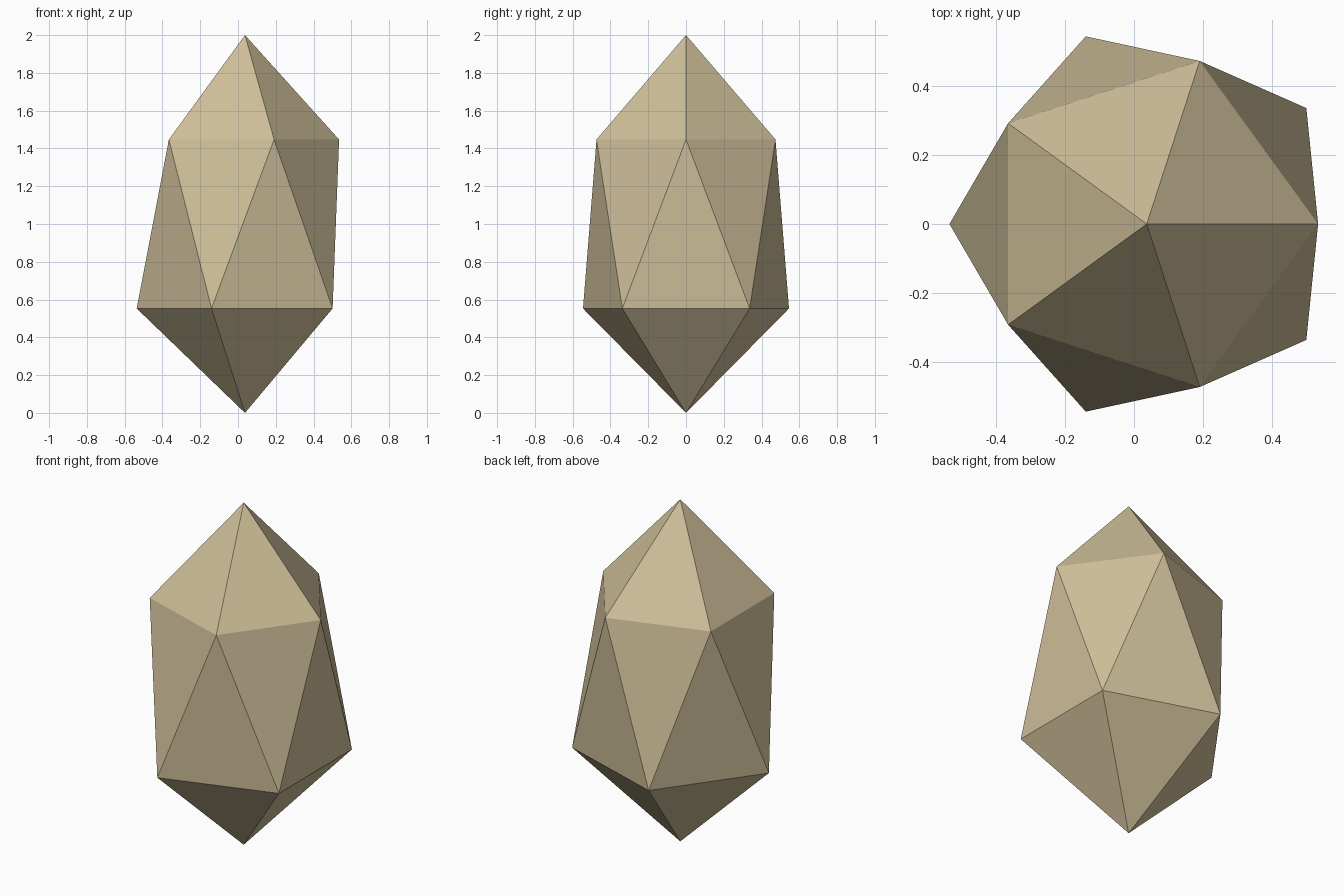
import bpy

if "Cube" in bpy.data.objects:
    bpy.data.objects.remove(bpy.data.objects["Cube"])

# Faceted stone: a 20-sided icosphere, stretched tall and tapered towards the top
bpy.ops.mesh.primitive_ico_sphere_add(subdivisions=1, radius=1)
stone = bpy.context.object
stone.name = "faceted_stone"
for v in stone.data.vertices:
    width = 0.599 - 0.094 * v.co.z
    v.co.x = v.co.x * width + 0.037
    v.co.y *= width
    v.co.z += 1
bpy.ops.object.shade_flat()

# Tan stone colour
mat = bpy.data.materials.new("tan_stone")
mat.diffuse_color = (0.62, 0.52, 0.32, 1)
mat.use_nodes = True
mat.node_tree.nodes["Principled BSDF"].inputs["Base Color"].default_value = mat.diffuse_color
stone.data.materials.append(mat)
